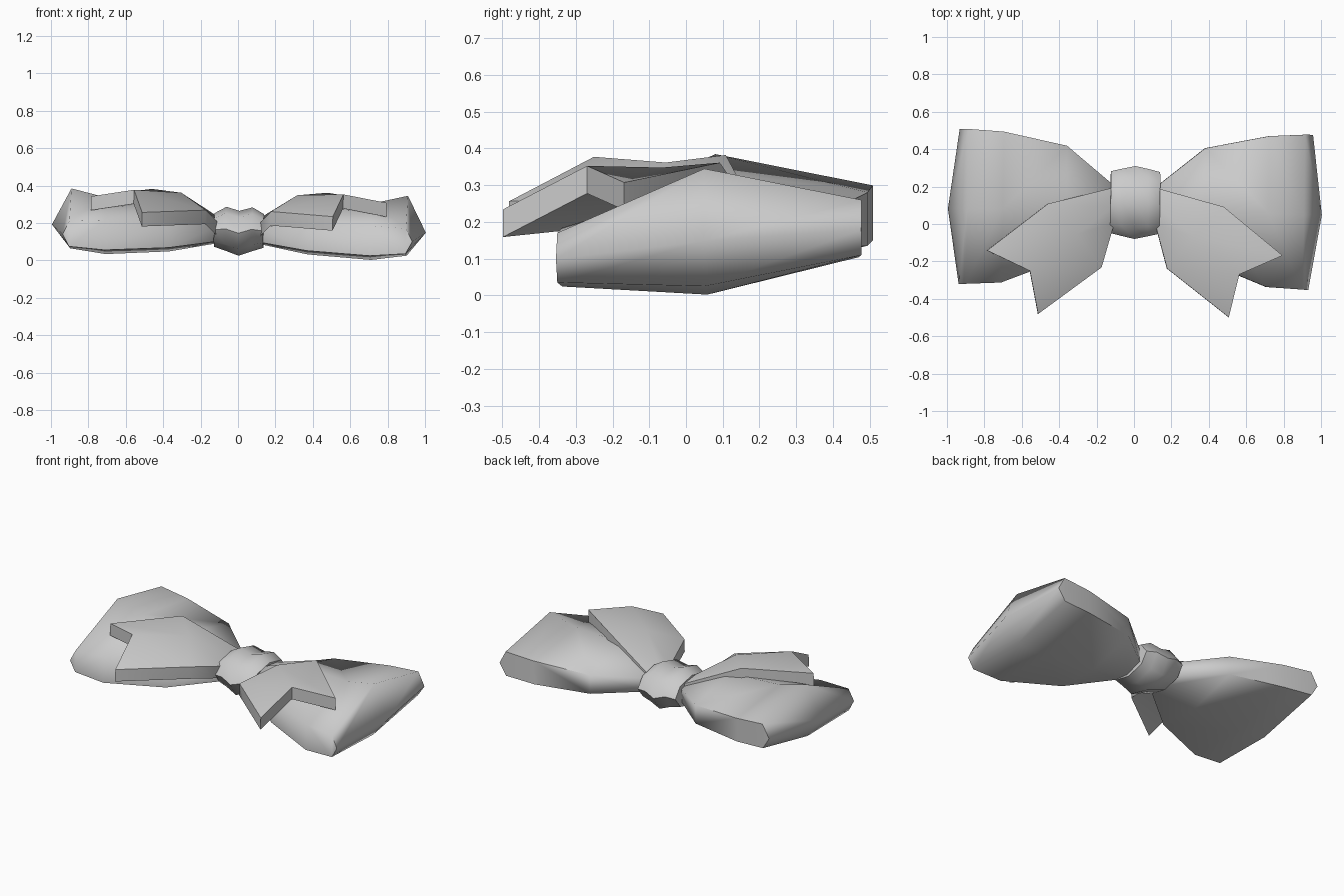
import bpy, bmesh, math
from mathutils import Matrix

if "Cube" in bpy.data.objects:
    bpy.data.objects.remove(bpy.data.objects["Cube"])

# The whole bow leans slightly: right side lower and a little further forward
LEAN = Matrix.Rotation(0.022, 4, 'Y') @ Matrix.Rotation(-0.017, 4, 'Z')


def finish(name, bm, angle=38):
    bmesh.ops.remove_doubles(bm, verts=bm.verts, dist=0.0005)
    bmesh.ops.transform(bm, matrix=LEAN, verts=bm.verts)
    bmesh.ops.recalc_face_normals(bm, faces=bm.faces)
    mesh = bpy.data.meshes.new(name)
    bm.to_mesh(mesh)
    bm.free()
    ob = bpy.data.objects.new(name, mesh)
    bpy.context.collection.objects.link(ob)
    bpy.ops.object.select_all(action='DESELECT')
    ob.select_set(True)
    bpy.context.view_layer.objects.active = ob
    bpy.ops.object.shade_smooth_by_angle(angle=math.radians(angle))
    return ob


def loft(rings, cap_start=True, cap_end=True):
    bm = bmesh.new()
    rows = [[bm.verts.new(p) for p in r] for r in rings]
    n = len(rows[0])
    for a, b in zip(rows, rows[1:]):
        for i in range(n):
            j = (i + 1) % n
            bm.faces.new((a[i], a[j], b[j], b[i]))
    if cap_start:
        bm.faces.new(rows[0])
    if cap_end:
        bm.faces.new(rows[-1])
    return bm


# Loop stations: x, then (y, z low, z high) for front edge, middle, back edge
LOOP = [
    (0.11, (0.02, 0.10, 0.18), (0.10, 0.09, 0.19), (0.20, 0.12, 0.20)),
    (0.37, (-0.19, 0.06, 0.21), (0.09, 0.04, 0.315), (0.412, 0.12, 0.235)),
    (0.71, (-0.325, 0.04, 0.20), (0.07, 0.018, 0.32), (0.482, 0.12, 0.265)),
    (0.90, (-0.335, 0.055, 0.19), (0.065, 0.045, 0.365), (0.493, 0.13, 0.28)),
]
OUTER = [(0.935, -0.338, 0.12), (1.0, 0.065, 0.17), (0.945, 0.493, 0.20)]

# Tail top surface rows: inner edge, fold ridge, outer edge
TAIL = [
    [(0.11, 0.00, 0.20), (0.12, 0.09, 0.235), (0.13, 0.19, 0.225)],
    [(0.175, -0.235, 0.265), (0.31, -0.06, 0.355), (0.47, 0.10, 0.372)],
    [(0.51, -0.49, 0.245), (0.56, -0.26, 0.365), (0.79, -0.155, 0.325)],
]
THICK = 0.075

for side, s in (("right", 1), ("left", -1)):
    # Puffy ribbon loop, pinched at the knot
    rings = []
    for x, f, m, b in LOOP:
        pts = [(f[0], f[1]), (m[0], m[1]), (b[0], b[1]),
               (b[0], b[2]), (m[0], m[2]), (f[0], f[2])]
        rings.append([(s * x, y, z) for y, z in pts])
    rings.append([(s * OUTER[i][0], *OUTER[i][1:]) for i in (0, 1, 2, 2, 1, 0)])
    finish(side + "_loop", loft(rings, cap_end=False), 72)

    # Folded ribbon tail with a notched end
    rings = []
    for row in TAIL:
        top = [(s * x, y, z) for x, y, z in row]
        rings.append(top + [(x, y, z - THICK) for x, y, z in reversed(top)])
    bm = loft(rings, False, False)
    for ring in (0, -1):
        pts = [bm.verts.new(p) for p in rings[ring]]
        bm.faces.new((pts[0], pts[1], pts[4], pts[5]))
        bm.faces.new((pts[1], pts[2], pts[3], pts[4]))
    finish(side + "_tail", bm)

# Knot: rings across x with (x, y radius, z low, z high)
KNOT = [(-0.132, 0.165, 0.07, 0.25), (-0.07, 0.18, 0.05, 0.285),
        (0, 0.195, 0.025, 0.265), (0.07, 0.18, 0.05, 0.285),
        (0.132, 0.165, 0.07, 0.25)]
rings = []
for x, r, lo, hi in KNOT:
    c, h = (lo + hi) / 2, (hi - lo) / 2
    rings.append([(x, 0.115 + r * math.cos(i * math.pi / 4),
                   c + h * math.sin(i * math.pi / 4)) for i in range(8)])
finish("knot", loft(rings), 45)
